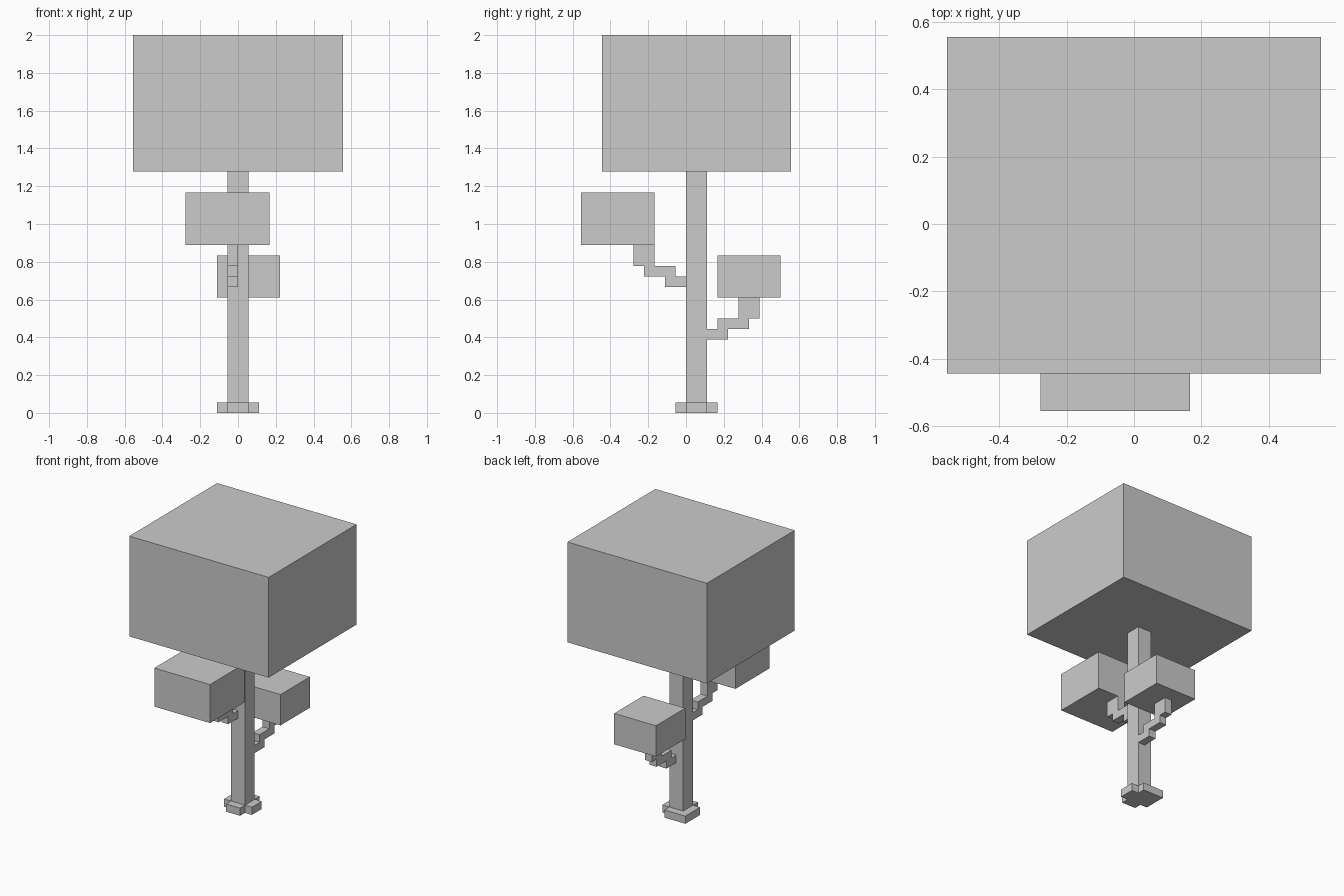
import bpy, bmesh
from mathutils import Vector

if "Cube" in bpy.data.objects:
    bpy.data.objects.remove(bpy.data.objects["Cube"])

U = 1 / 18  # one grid cell of the blocky tree


def prism(name, outline, axis, lo, hi):
    """Extrude a 2D outline (in cells) along 'x' (outline is y, z) or 'z' (outline is x, y)."""
    bm = bmesh.new()
    pts = [(lo, a, b) if axis == 'x' else (a, b, lo) for a, b in outline]
    face = bm.faces.new([bm.verts.new(Vector(p) * U) for p in pts])
    step = Vector((hi - lo, 0, 0) if axis == 'x' else (0, 0, hi - lo)) * U
    top = bmesh.ops.extrude_face_region(bm, geom=[face], use_keep_orig=True)
    verts = [g for g in top['geom'] if isinstance(g, bmesh.types.BMVert)]
    bmesh.ops.translate(bm, verts=verts, vec=step)
    bmesh.ops.recalc_face_normals(bm, faces=bm.faces)
    mesh = bpy.data.meshes.new(name)
    bm.to_mesh(mesh)
    bm.free()
    obj = bpy.data.objects.new(name, mesh)
    bpy.context.collection.objects.link(obj)
    return obj


def box(name, x, y, z):
    """Box from (min, max) cell ranges."""
    rect = [(x[0], y[0]), (x[1], y[0]), (x[1], y[1]), (x[0], y[1])]
    return prism(name, rect, 'z', *z)


# Root flare: plus shape with the back left corner filled
roots = [(-1, -1), (1, -1), (1, 0), (2, 0), (2, 2), (1, 2),
         (1, 3), (-2, 3), (-2, 0), (-1, 0)]
prism("root_flare", roots, 'z', 0, 1)

# Trunk
box("trunk", (-1, 1), (0, 2), (1, 23))

# Stepped branches: one shared profile (distance from trunk, height)
steps = [(0, 0), (2, 0), (2, 1), (4, 1), (4, 2), (5, 2), (5, 4),
         (3, 4), (3, 2), (1, 2), (1, 1), (0, 1)]
prism("front_branch", [(-d, 12 + h) for d, h in steps], 'x', -1, 0)
prism("back_branch", [(2 + d, 7 + h) for d, h in steps], 'x', 0, 1)

# Leaf blocks
box("front_leaf_block", (-5, 3), (-10, -3), (16, 21))
box("back_leaf_block", (-2, 4), (3, 9), (11, 15))
box("crown", (-10, 10), (-8, 10), (23, 36))
